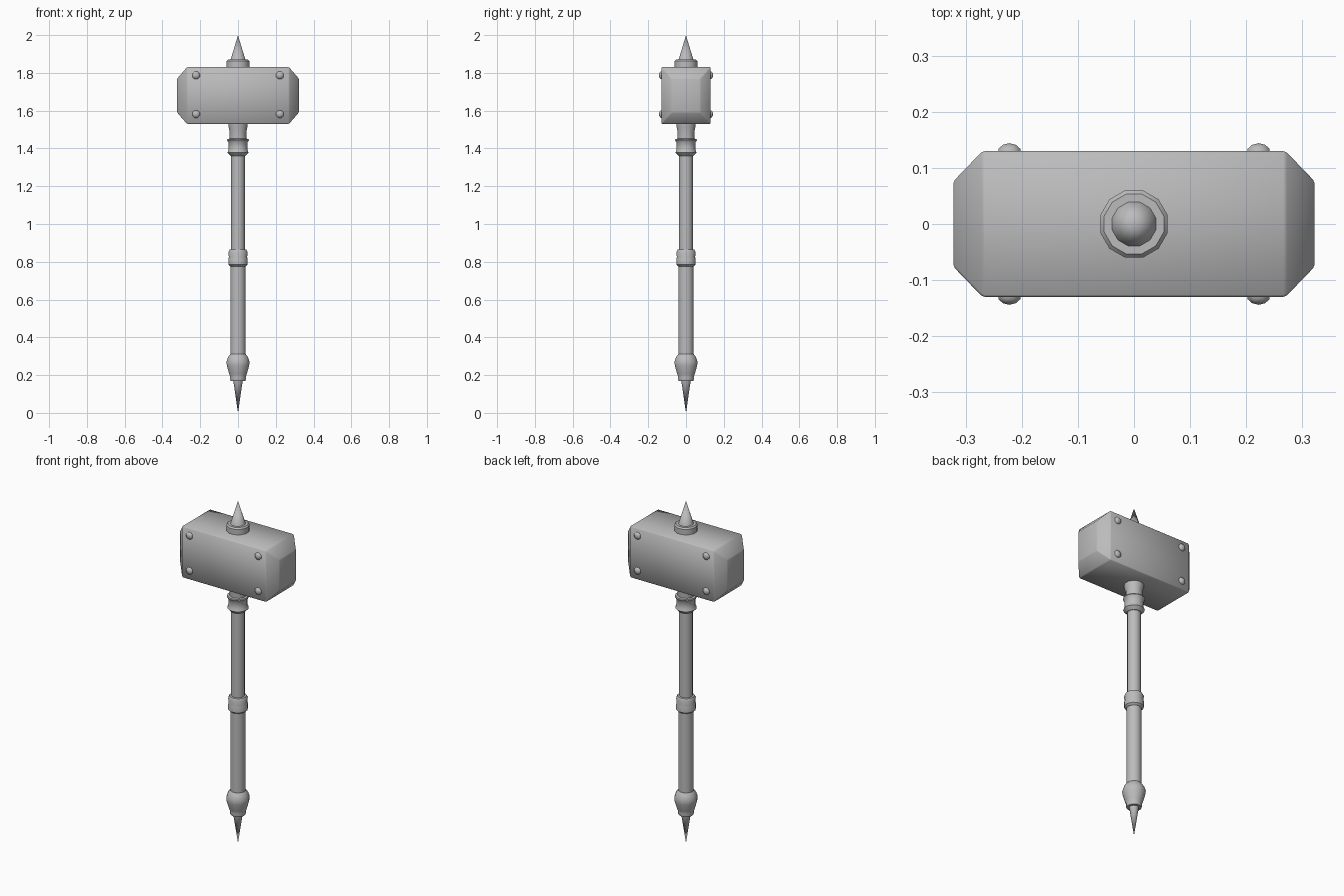
import bpy, bmesh, math
from mathutils import Matrix

if "Cube" in bpy.data.objects:
    bpy.data.objects.remove(bpy.data.objects["Cube"])

steel = bpy.data.materials.new("grey_steel")
steel.diffuse_color = (0.5, 0.5, 0.5, 1)
steel.use_nodes = True
steel.node_tree.nodes["Principled BSDF"].inputs["Base Color"].default_value = steel.diffuse_color


def finish(name, bm, angle=40):
    bmesh.ops.recalc_face_normals(bm, faces=bm.faces)
    me = bpy.data.meshes.new(name)
    bm.to_mesh(me)
    bm.free()
    me.materials.append(steel)
    ob = bpy.data.objects.new(name, me)
    bpy.context.collection.objects.link(ob)
    bpy.ops.object.select_all(action='DESELECT')
    ob.select_set(True)
    bpy.context.view_layer.objects.active = ob
    bpy.ops.object.shade_smooth_by_angle(angle=math.radians(angle))
    return ob


def lathe(name, profile, sides=12, matrix=Matrix(), angle=40):
    """Closed solid of revolution from (radius, height) pairs."""
    bm = bmesh.new()
    rings = []
    for r, z in profile:
        if r == 0:
            rings.append([bm.verts.new((0, 0, z))])
        else:
            rings.append([bm.verts.new((r * math.cos(a), r * math.sin(a), z))
                          for a in (math.tau * (i + 0.5) / sides for i in range(sides))])
    for low, high in zip(rings, rings[1:]):
        for i in range(sides):
            j = (i + 1) % sides
            quad = [low[i % len(low)], low[j % len(low)], high[j % len(high)], high[i % len(high)]]
            bm.faces.new(list(dict.fromkeys(quad)))
    for ring in (rings[0], rings[-1]):
        if len(ring) > 2:
            bm.faces.new(ring)
    bmesh.ops.transform(bm, matrix=matrix, verts=bm.verts)
    return finish(name, bm, angle)


# Handle, from the bottom spike up to the head
lathe("bottom_spike", [(0, 0), (0.026, 0.172)])
lathe("pommel", [(0.040, 0.170), (0.044, 0.180), (0.042, 0.190), (0.048, 0.205),
                 (0.061, 0.250), (0.063, 0.270), (0.055, 0.295), (0.042, 0.312)])
lathe("lower_shaft", [(0.041, 0.30), (0.041, 0.79)])
lathe("middle_ring", [(0.042, 0.775), (0.053, 0.785), (0.053, 0.815),
                      (0.050, 0.825), (0.053, 0.850), (0.046, 0.864), (0.038, 0.866)])
lathe("upper_shaft", [(0.037, 0.85), (0.037, 1.37)])
lathe("collar", [(0.040, 1.360), (0.058, 1.378), (0.051, 1.395), (0.051, 1.430),
                 (0.060, 1.444), (0.058, 1.450), (0.046, 1.452)])
lathe("neck", [(0.046, 1.445), (0.046, 1.490), (0.052, 1.515), (0.054, 1.535)])

# Hammer head: box section tapering at both ends
bm = bmesh.new()
rings = []
for x, y, z in ((-0.322, 0.076, 0.09), (-0.27, 0.13, 0.15), (0.27, 0.13, 0.15), (0.322, 0.076, 0.09)):
    rings.append([bm.verts.new((x, sy * y, 1.68 + sz * z))
                  for sy, sz in ((-1, -1), (1, -1), (1, 1), (-1, 1))])
for a, b in zip(rings, rings[1:]):
    for i in range(4):
        bm.faces.new((a[i], a[(i + 1) % 4], b[(i + 1) % 4], b[i]))
bm.faces.new(rings[0])
bm.faces.new(rings[-1])
bmesh.ops.bevel(bm, geom=bm.edges[:], offset=0.004, segments=1, affect='EDGES')
finish("hammer_head", bm, 50)

# Rivets at the corners of the front and back faces
for sy in (-1, 1):
    for sx in (-1, 1):
        for z in (1.582, 1.787):
            turn = Matrix.Rotation(-sy * math.pi / 2, 4, 'X')
            place = Matrix.Translation((sx * 0.222, sy * 0.126, z)) @ turn
            lathe("rivet", [(0.022, 0), (0.021, 0.008), (0.013, 0.015), (0, 0.018)],
                  8, place, 60)

# Top collar and spike
lathe("top_collar", [(0.062, 1.822), (0.062, 1.862), (0.055, 1.870), (0.040, 1.870)])
lathe("top_spike", [(0.042, 1.865), (0, 2.0)])
